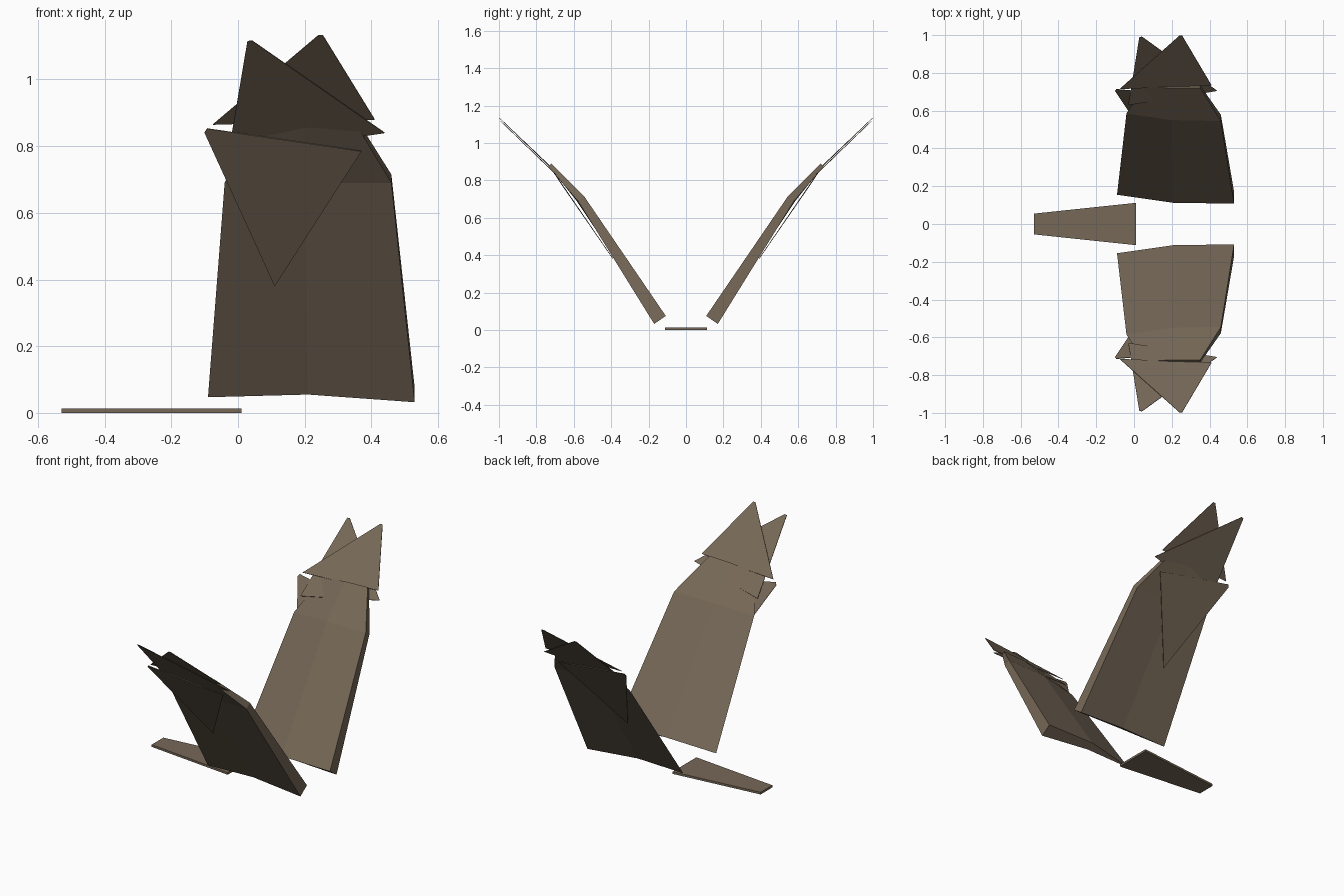
import bpy
import bmesh
from mathutils import Vector

cube = bpy.data.objects.get("Cube")
if cube:
    bpy.data.objects.remove(cube, do_unlink=True)

brown = bpy.data.materials.new("dusty brown")
colour = (0.18, 0.138, 0.095, 1)
brown.use_nodes = True
brown.diffuse_color = colour
brown.node_tree.nodes["Principled BSDF"].inputs["Base Color"].default_value = colour


def finish(name, bm):
    bmesh.ops.recalc_face_normals(bm, faces=bm.faces)
    mesh = bpy.data.meshes.new(name)
    bm.to_mesh(mesh)
    bm.free()
    mesh.materials.append(brown)
    obj = bpy.data.objects.new(name, mesh)
    bpy.context.collection.objects.link(obj)
    return obj


def loft(name, sections, side):
    """Skin closed sections of equal point count and cap both ends."""
    bm = bmesh.new()
    rings = [[bm.verts.new((x, y * side, z)) for x, y, z in s] for s in sections]
    for a, b in zip(rings, rings[1:]):
        for i in range(len(a)):
            j = (i + 1) % len(a)
            bm.faces.new((a[i], a[j], b[j], b[i]))
    bm.faces.new(rings[0])
    bm.faces.new(rings[-1])
    return finish(name, bm)


def feather(name, tip, left, right, side):
    """Thin triangular plate with a slightly blunted tip."""
    tip, left, right = Vector(tip), Vector(left), Vector(right)
    points = [tip.lerp(left, 0.03), left, right, tip.lerp(right, 0.03)]
    normal = (left - tip).cross(right - tip).normalized() * 0.0015
    return loft(name, [[p + normal for p in points], [p - normal for p in points]], side)


# Wing sections: trailing edge, inner middle, inner front, outer front, outer middle
root = [(-0.09, 0.155, 0.047), (0.21, 0.112, 0.078), (0.53, 0.108, 0.075),
        (0.53, 0.17, 0.032), (0.21, 0.155, 0.055)]
bend = [(-0.04, 0.585, 0.69), (0.2, 0.55, 0.712), (0.46, 0.545, 0.715),
        (0.46, 0.578, 0.69), (0.2, 0.575, 0.69)]
end = [(0.05, 0.725, 0.865), (0.2, 0.72, 0.885), (0.35, 0.72, 0.89),
       (0.35, 0.735, 0.872), (0.2, 0.735, 0.87)]

for label, side in (("right", -1), ("left", 1)):
    loft(label + "_wing", [root, bend, end], side)
    feather(label + "_front_tip_feather", (0.25, 1.005, 1.14),
            (-0.075, 0.715, 0.865), (0.41, 0.735, 0.88), side)
    feather(label + "_rear_tip_feather", (0.03, 1.0, 1.125),
            (-0.03, 0.63, 0.77), (0.44, 0.705, 0.84), side)
    feather(label + "_under_feather", (-0.107, 0.715, 0.855),
            (0.11, 0.39, 0.38), (0.37, 0.67, 0.785), side)

# Flat tapered tail
tail = [(-0.53, -0.055), (0.01, -0.112), (0.01, 0.112), (-0.53, 0.055)]
loft("tail", [[(x, y, z) for x, y in tail] for z in (0, 0.013)], 1)
